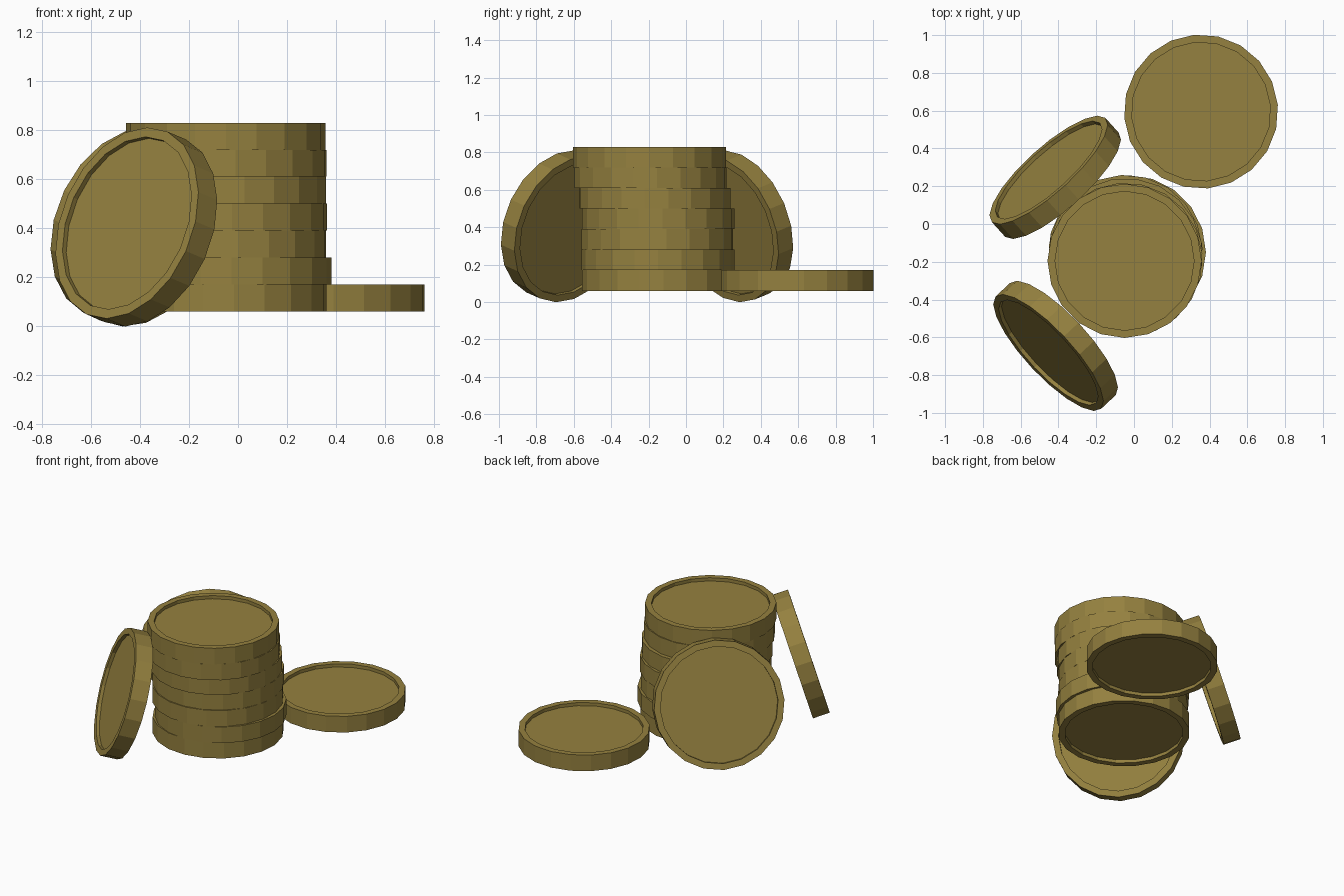
import bpy, bmesh, math
from mathutils import Vector, Matrix

if "Cube" in bpy.data.objects:
    bpy.data.objects.remove(bpy.data.objects["Cube"])

SIDES, R, T = 20, 0.408, 0.11
INNER, DEPTH = 0.368, 0.022

gold = bpy.data.materials.new("old_gold")
gold.diffuse_color = (0.30, 0.22, 0.05, 1)
gold.use_nodes = True
gold.node_tree.nodes["Principled BSDF"].inputs["Base Color"].default_value = gold.diffuse_color


def coin(name, loc, spin=0.0, normal=(0, 0, 1)):
    """Low-poly disc with a raised rim and a recessed panel on both faces."""
    h = T / 2
    profile = [(INNER, -h + DEPTH), (INNER, -h), (R, -h),
               (R, h), (INNER, h), (INNER, h - DEPTH)]
    bm = bmesh.new()
    rings = []
    for r, z in profile:
        rings.append([bm.verts.new((r * math.cos(2 * math.pi * i / SIDES),
                                    r * math.sin(2 * math.pi * i / SIDES), z))
                      for i in range(SIDES)])
    for a, b in zip(rings, rings[1:]):
        for i in range(SIDES):
            j = (i + 1) % SIDES
            bm.faces.new((a[i], a[j], b[j], b[i]))
    bm.faces.new(rings[0][::-1])
    bm.faces.new(rings[-1])
    bmesh.ops.recalc_face_normals(bm, faces=bm.faces)
    mesh = bpy.data.meshes.new(name)
    bm.to_mesh(mesh)
    bm.free()
    mesh.materials.append(gold)
    ob = bpy.data.objects.new(name, mesh)
    bpy.context.collection.objects.link(ob)
    # spin about the coin's axis, then aim the axis along the normal
    aim = Vector((0, 0, 1)).rotation_difference(Vector(normal)).to_matrix().to_4x4()
    ob.matrix_world = (Matrix.Translation(loc) @ aim
                       @ Matrix.Rotation(math.radians(spin), 4, 'Z'))
    return ob


# slightly uneven stack of seven coins: x, y, spin
stack = [(-0.045, -0.150, 4), (-0.027, -0.150, 0), (-0.045, -0.155, 7),
         (-0.045, -0.148, 3), (-0.045, -0.165, 10), (-0.045, -0.190, 5),
         (-0.050, -0.195, 0)]
for k, (x, y, s) in enumerate(stack):
    coin(f"stack_coin_{k + 1}", (x, y, 0.06 + T * (k + 0.5)), s)

# coin lying beside the stack
coin("flat_coin", (0.355, 0.595, 0.06 + T / 2), -31)

# two coins leaning against the stack
lean = math.radians(17)
for name, pos, d in (("leaning_coin_front", (-0.415, -0.645, 0.405), (-0.73, -0.683)),
                     ("leaning_coin_back", (-0.417, 0.247, 0.405), (-0.67, 0.742))):
    coin(name, pos, 8, (d[0] * math.cos(lean), d[1] * math.cos(lean), math.sin(lean)))
